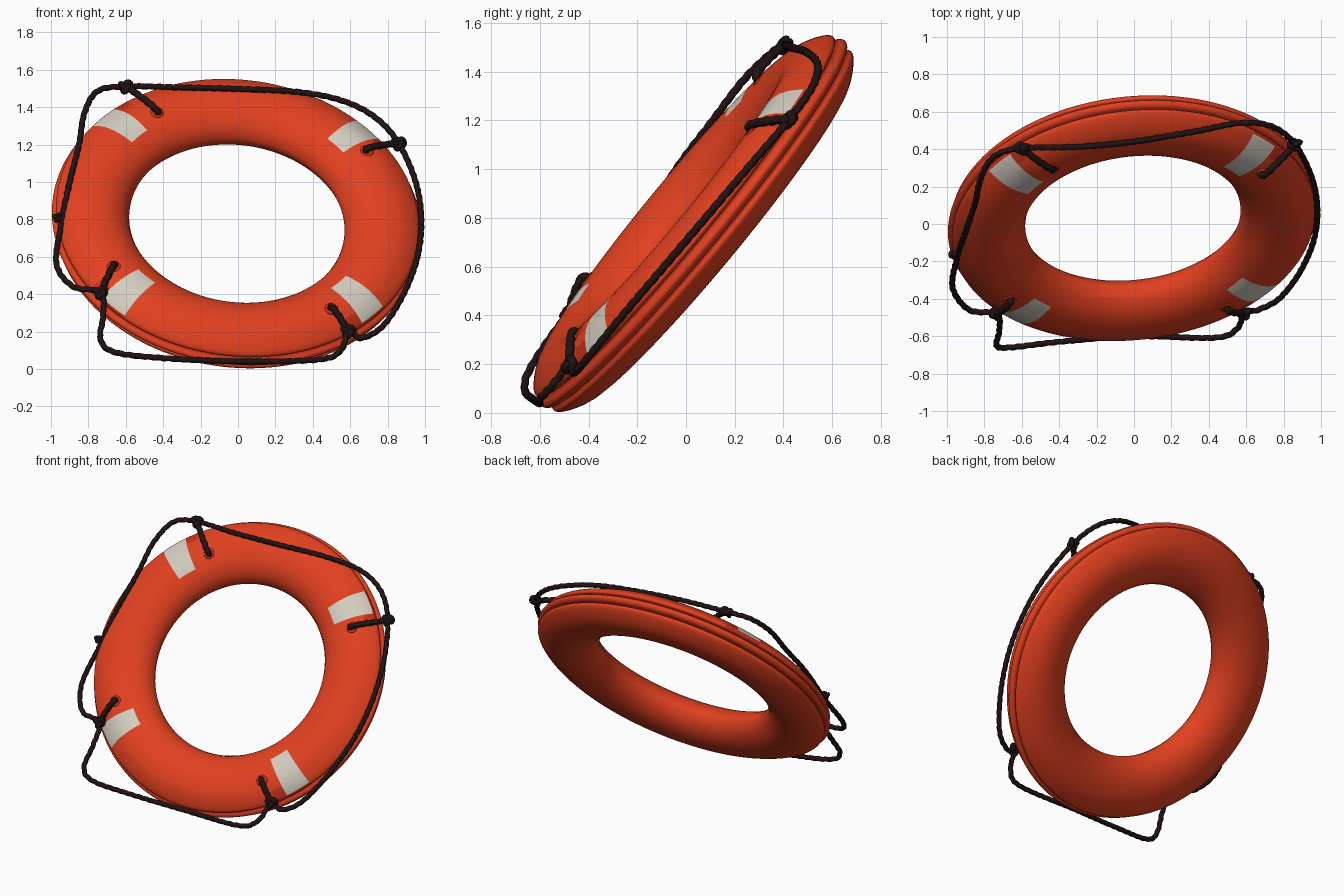
import bpy, bmesh, math
from mathutils import Vector

if "Cube" in bpy.data.objects:
    bpy.data.objects.remove(bpy.data.objects["Cube"])


def material(name, rgb):
    m = bpy.data.materials.new(name)
    m.diffuse_color = (*rgb, 1)
    m.use_nodes = True
    m.node_tree.nodes["Principled BSDF"].inputs["Base Color"].default_value = m.diffuse_color
    return m


ORANGE = material("orange", (0.76, 0.052, 0.014))
WHITE = material("reflective white", (0.66, 0.61, 0.53))
RED = material("dark red", (0.56, 0.03, 0.01))
ROPE = material("dark rope", (0.015, 0.006, 0.006))

# Tilted frame of the ring: u to the right, v up the slope, n out of the front
n = Vector((0.095, -0.768, 0.634)).normalized()
u = (Vector((1, 0, 0)) - n * n.x).normalized()
v = n.cross(u)
CENTRE = Vector((-0.006, 0.031, 0.777))
WIDE = 1.02      # the ring is slightly wider than tall


def place(r, deg, w):
    a = math.radians(deg)
    return CENTRE + u * r * WIDE * math.cos(a) + v * r * math.sin(a) + n * w


def spline(pts, steps, closed=False):
    """Catmull-Rom points through pts."""
    pts = [Vector(p) for p in pts]
    k = len(pts)
    get = (lambda i: pts[i % k]) if closed else (lambda i: pts[max(0, min(k - 1, i))])
    out = []
    for i in range(k if closed else k - 1):
        a, b, c, d = get(i - 1), get(i), get(i + 1), get(i + 2)
        for s in range(steps):
            t = s / steps
            out.append(0.5 * (2 * b + (c - a) * t + (2 * a - 5 * b + 4 * c - d) * t * t
                              + (3 * b - a - 3 * c + d) * t ** 3))
    out.append(get(k) if closed else pts[-1])
    return out


def finish(bm, name, mats, angle):
    bmesh.ops.recalc_face_normals(bm, faces=bm.faces[:])
    me = bpy.data.meshes.new(name)
    bm.to_mesh(me)
    bm.free()
    for m in mats:
        me.materials.append(m)
    ob = bpy.data.objects.new(name, me)
    bpy.context.collection.objects.link(ob)
    bpy.context.view_layer.objects.active = ob
    ob.select_set(True)
    bpy.ops.object.shade_smooth_by_angle(angle=math.radians(angle))
    ob.select_set(False)
    return ob


def sweep(name, path, radius, mat=ROPE, lobes=0.12, pitch=0.16, sides=12):
    """Three-strand twisted tube along a path."""
    bm = bmesh.new()
    side, length, rings = None, 0.0, []
    for i, p in enumerate(path):
        t = (path[min(i + 1, len(path) - 1)] - path[max(i - 1, 0)]).normalized()
        side = t.orthogonal() if side is None else side - t * side.dot(t)
        side.normalize()
        up = t.cross(side)
        if i:
            length += (p - path[i - 1]).length
        turn = 2 * math.pi * length / pitch
        ring = []
        for j in range(sides):
            a = 2 * math.pi * j / sides
            r = radius * (1 + lobes * math.cos(3 * (a - turn)))
            ring.append(bm.verts.new(p + side * r * math.cos(a) + up * r * math.sin(a)))
        rings.append(ring)
    for a, b in zip(rings, rings[1:]):
        for j in range(sides):
            k = (j + 1) % sides
            bm.faces.new((a[j], a[k], b[k], b[j]))
    bm.faces.new(rings[0])
    bm.faces.new(rings[-1])
    return finish(bm, name, [mat], 60)


# Float ring: lathed section with three ridges round the outer edge
half = [(0.567, 0), (0.588, 0.05), (0.627, 0.088), (0.675, 0.114), (0.73, 0.128),
        (0.79, 0.131), (0.85, 0.121), (0.895, 0.101), (0.928, 0.08), (0.949, 0.062),
        (0.956, 0.048), (0.951, 0.036), (0.934, 0.029), (0.956, 0.022),
        (0.97, 0.011), (0.974, 0)]
front = spline([(r, w, 0) for r, w in half], 2)
profile = [(p.x, p.y) for p in front] + [(p.x, -p.y) for p in front[-2:0:-1]]
SEG = 144
BAND = (43.5, 48.5, 46, 48.5)     # band angle within each quarter
bm = bmesh.new()
loops = [[bm.verts.new(place(r, 1 + i * 360 / SEG, w)) for r, w in profile] for i in range(SEG)]
for i in range(SEG):
    a, b = loops[i], loops[(i + 1) % SEG]
    deg = (1 + (i + 0.5) * 360 / SEG) % 360
    off = deg % 90 - BAND[int(deg // 90)]
    for j in range(len(profile)):
        k = (j + 1) % len(profile)
        f = bm.faces.new((a[j], a[k], b[k], b[j]))
        r = (profile[j][0] + profile[k][0]) / 2
        w = (profile[j][1] + profile[k][1]) / 2
        if abs(off) < 5 and 0.70 < r < 0.945 and w > 0.06:
            f.material_index = 1          # reflective bands on the front
        elif -9 < off < 5 and r > 0.9 and w > 0.03:
            f.material_index = 2          # worn rim beside each band
        elif r > 0.92 and 0.022 < abs(w) < 0.036:
            f.material_index = 2          # grooves
finish(bm, "float_ring", [ORANGE, WHITE, RED], 40)

# Knots, the short ties into the ring, and the eyelets
knots = [Vector(k) for k in ((0.86, 0.425, 1.205), (-0.6, 0.405, 1.51),
                             (-0.735, -0.48, 0.41), (0.59, -0.475, 0.2))]


def knot(name, pos, size, radius):
    pts = []
    for i in range(49):
        t = 2 * math.pi * i / 48
        x = math.sin(t) + 2 * math.sin(2 * t)
        y = math.cos(t) - 2 * math.cos(2 * t)
        pts.append(pos + size * (u * x + v * y - n * 1.3 * math.sin(3 * t)))
    sweep(name, pts, radius, lobes=0.08)


holes = [(0.81, 34), (0.765, 124.5), (0.80, 214.5), (0.815, 306.5)]
for i, (k, (r, deg)) in enumerate(zip(knots, holes)):
    knot(f"knot_{i + 1}", k, 0.0095, 0.017)
    top = place(r, deg, 0.145)
    mid = (top + k) / 2 + n * 0.01
    sweep(f"tie_rope_{i + 1}", spline([place(r, deg, 0.08), top, mid, k], 10), 0.018)
    eye = [place(r, deg, 0.125) + 0.027 * (u * math.cos(t) + v * math.sin(t))
           for t in [2 * math.pi * s / 24 for s in range(25)]]
    sweep(f"eyelet_{i + 1}", eye, 0.01, RED, lobes=0)
knot("rope_joint", Vector((-0.965, -0.165, 0.81)), 0.006, 0.012)

# Grab rope: one slack loop through the four knots
K2, K1, K4, K3 = knots
path = [K1, (-0.3, 0.412, 1.505), (0, 0.44, 1.497), (0.33, 0.495, 1.48), (0.57, 0.54, 1.43),
        (0.74, 0.52, 1.34), K2,
        (0.95, 0.25, 1.0), (0.98, 0.08, 0.8), (0.96, -0.09, 0.6), (0.885, -0.26, 0.4),
        (0.775, -0.40, 0.23), (0.66, -0.46, 0.165), K3,
        (0.55, -0.56, 0.1), (0.43, -0.608, 0.05), (0, -0.60, 0.04), (-0.4, -0.63, 0.058),
        (-0.66, -0.66, 0.09), (-0.735, -0.65, 0.16), (-0.72, -0.57, 0.29), K4,
        (-0.88, -0.46, 0.44), (-0.97, -0.34, 0.56), (-0.945, -0.18, 0.77), (-0.9, -0.04, 1.0),
        (-0.85, 0.11, 1.2), (-0.82, 0.24, 1.37), (-0.75, 0.36, 1.485)]
sweep("grab_rope", spline(path, 20, closed=True), 0.0155)
